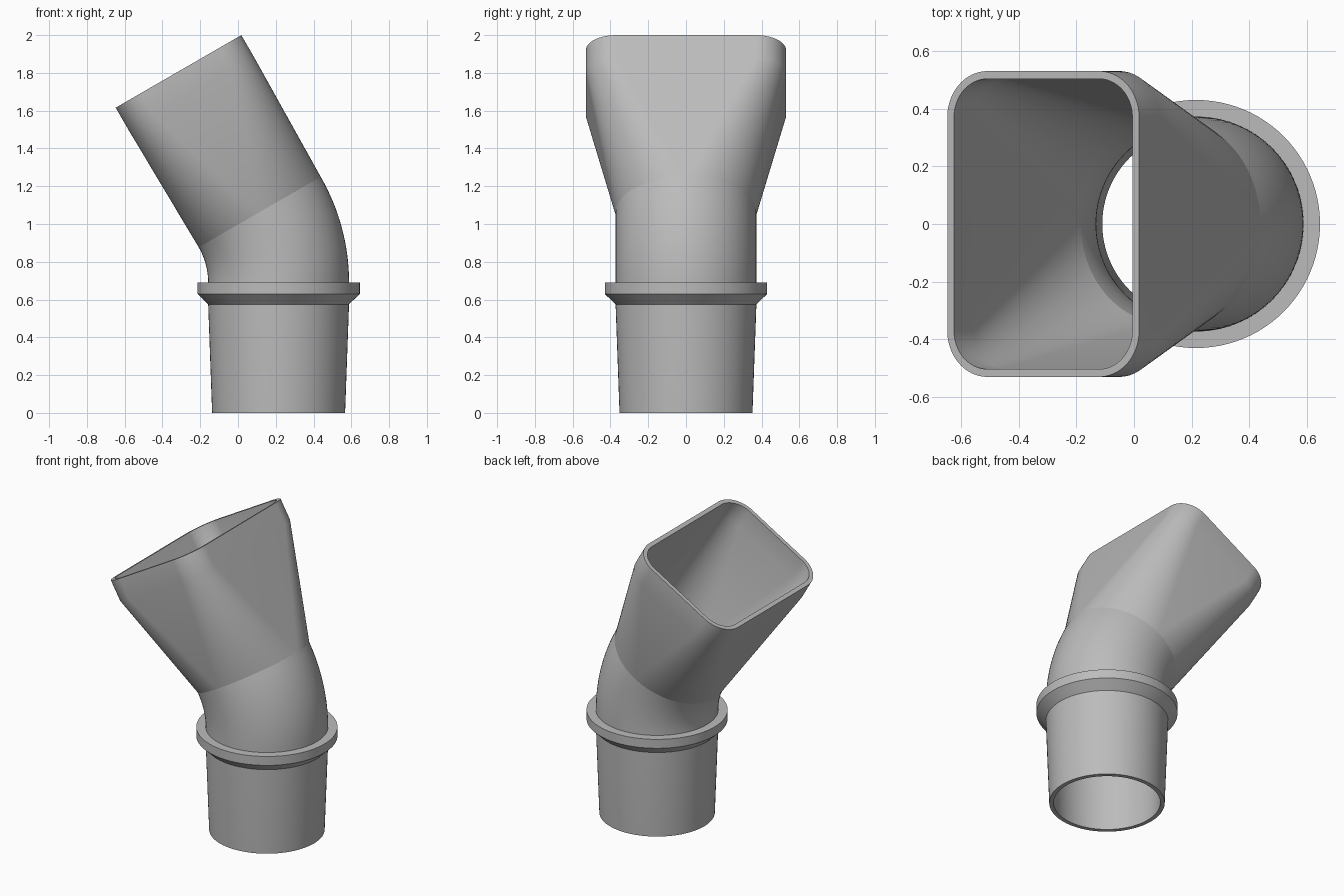
import bpy, bmesh
from math import sin, cos, pi, radians
from mathutils import Vector

cube = bpy.data.objects.get("Cube")
if cube:
    bpy.data.objects.remove(cube, do_unlink=True)

STEPS = 24            # segments per quarter turn
AXIS_X = 0.215        # centre line of the round socket
RADIUS, WALL = 0.373, 0.027
BASE_Z = 0.69         # where the elbow begins
BEND_R = 2 * RADIUS   # elbow centre line radius
BEND = radians(30)
LENGTH, LIP = 0.86, 0.14
HALF_W, HALF_D, CORNER = 0.384, 0.53, 0.16

grey = bpy.data.materials.new("plain grey")
grey.use_nodes = True
colour = (0.5, 0.5, 0.5, 1)
grey.diffuse_color = colour
grey.node_tree.nodes["Principled BSDF"].inputs["Base Color"].default_value = colour


def ring(centre, tilt, half_w, half_d, corner):
    """Rounded rectangle across a tilted axis; a circle when corner equals both halves."""
    u, v = Vector((cos(tilt), 0, sin(tilt))), Vector((0, 1, 0))
    points = []
    for q, (sx, sy) in enumerate(((1, 1), (-1, 1), (-1, -1), (1, -1))):
        for i in range(STEPS + 1):
            a = (q + i / STEPS) * pi / 2
            points.append(centre + u * (sx * (half_w - corner) + corner * cos(a))
                          + v * (sy * (half_d - corner) + corner * sin(a)))
    return points


def level(r, z):
    return ring(Vector((AXIS_X, 0, z)), 0, r, r, r)


def bend_centre(t):
    return Vector((AXIS_X - BEND_R + BEND_R * cos(t), 0, BASE_Z + BEND_R * sin(t)))


def bent(r, t):
    return ring(bend_centre(t), t, r, r, r)


def mouth(distance, inset):
    centre = bend_centre(BEND) + Vector((-sin(BEND), 0, cos(BEND))) * distance
    return ring(centre, BEND, HALF_W - inset, HALF_D - inset, CORNER - inset)


def skin(name, *chains):
    """Bridge each chain of rings in order into one mesh."""
    bm = bmesh.new()
    for chain in chains:
        loops = [[bm.verts.new(p) for p in points] for points in chain]
        for a, b in zip(loops, loops[1:]):
            for i in range(len(a)):
                j = (i + 1) % len(a)
                bm.faces.new((a[i], a[j], b[j], b[i]))
    bmesh.ops.remove_doubles(bm, verts=bm.verts, dist=0.0001)
    mesh = bpy.data.meshes.new(name)
    bm.to_mesh(mesh)
    bm.free()
    mesh.materials.append(grey)
    obj = bpy.data.objects.new(name, mesh)
    bpy.context.collection.objects.link(obj)
    bpy.ops.object.select_all(action='DESELECT')
    obj.select_set(True)
    bpy.context.view_layer.objects.active = obj
    bpy.ops.object.shade_smooth_by_angle(angle=radians(30))


# Tapered round socket, open at the bottom
BORE = RADIUS - WALL
skin("socket", [level(BORE, BASE_Z), level(BORE, 0.6), level(0.325, 0),
                level(0.352, 0), level(RADIUS, 0.58), level(RADIUS, BASE_Z)])

# Stop collar with a chamfered underside
skin("collar", [level(RADIUS, 0.575), level(0.43, 0.63),
                level(0.43, BASE_Z), level(RADIUS, BASE_Z)])

# Bent elbow, outer wall and bore
turns = [BEND * i / 16 for i in range(17)]
skin("elbow", [bent(RADIUS, t) for t in turns],
     [bent(BORE, t) for t in reversed(turns)])

# Round-to-rectangular nozzle with a short straight lip
skin("nozzle", [bent(RADIUS, BEND), mouth(LENGTH - LIP, 0), mouth(LENGTH, 0),
                mouth(LENGTH, WALL), mouth(LENGTH - LIP, WALL), bent(BORE, BEND)])
